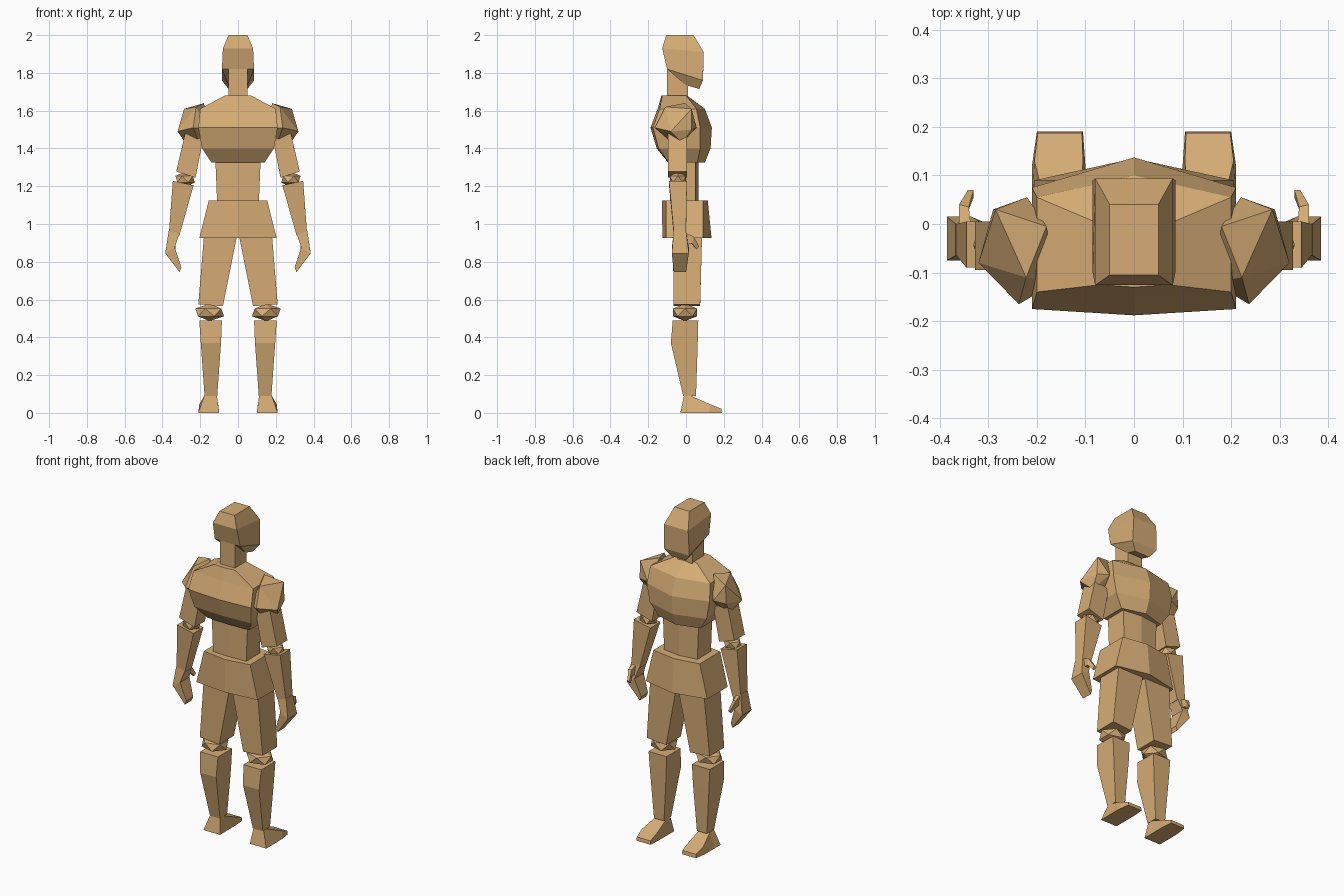
import bpy, bmesh
from mathutils import Vector

if "Cube" in bpy.data.objects:
    bpy.data.objects.remove(bpy.data.objects["Cube"])

tan = bpy.data.materials.new("tan")
tan.diffuse_color = (0.672, 0.413, 0.178, 1)
tan.use_nodes = True
tan.node_tree.nodes["Principled BSDF"].inputs["Base Color"].default_value = tan.diffuse_color


def finish(name, bm, mirror):
    bmesh.ops.recalc_face_normals(bm, faces=bm.faces)
    mesh = bpy.data.meshes.new(name)
    bm.to_mesh(mesh)
    bm.free()
    mesh.materials.append(tan)
    ob = bpy.data.objects.new(name, mesh)
    bpy.context.collection.objects.link(ob)
    if mirror:
        m = ob.modifiers.new("Mirror", 'MIRROR')
        m.use_mirror_merge = False
    return ob


def loft(name, rings, mirror=False):
    """Skin a stack of equal-length rings and cap both ends."""
    bm = bmesh.new()
    loops = [[bm.verts.new(p) for p in r] for r in rings]
    n = len(loops[0])
    for a, b in zip(loops, loops[1:]):
        for i in range(n):
            j = (i + 1) % n
            bm.faces.new((a[i], a[j], b[j], b[i]))
    bm.faces.new(loops[0])
    bm.faces.new(loops[-1])
    return finish(name, bm, mirror)


def hexa(w, yb, ybc, yf, yfc, z):
    """Body ring: side corners plus a centre point at back and front."""
    return [(-w, yb, z), (0, ybc, z), (w, yb, z),
            (w, yf, z), (0, yfc, z), (-w, yf, z)]


def quad(x0, x1, y0, y1, z0, z1=None):
    """Limb ring: z0 on the x0 edge, z1 on the x1 edge."""
    z1 = z0 if z1 is None else z1
    return [(x0, y0, z0), (x1, y0, z1), (x1, y1, z1), (x0, y1, z0)]


def head_ring(w, yb, zb, yf, zf):
    return [(-w, yb, zb), (w, yb, zb), (w, yf, zf), (-w, yf, zf)]


def joint(name, centre, radii):
    """Faceted ball joint, mirrored."""
    bm = bmesh.new()
    bmesh.ops.create_icosphere(bm, subdivisions=1, radius=1)
    for v in bm.verts:
        v.co = Vector(c + r * k for c, r, k in zip(centre, radii, v.co))
    finish(name, bm, True)


# Head and neck
loft("head", [head_ring(.05, -.105, 2, .04, 2),
              head_ring(.08, -.126, 1.93, .094, 1.91),
              head_ring(.085, -.10, 1.82, .09, 1.76),
              head_ring(.05, .0, 1.735, .07, 1.715)])
loft("neck", [quad(-.05, .05, -.10, .01, 1.66), quad(-.05, .05, -.10, .01, 1.83)])

# Torso
loft("chest", [hexa(.07, -.125, -.13, 0, .005, 1.68),
               hexa(.2, -.14, -.15, .055, .10, 1.61),
               hexa(.21, -.175, -.188, .075, .137, 1.51),
               hexa(.19, -.145, -.155, .075, .13, 1.40),
               hexa(.14, -.09, -.095, .06, .10, 1.325)])
loft("abdomen", [hexa(.12, -.08, -.085, .05, .065, 1.35),
                 hexa(.11, -.08, -.085, .05, .065, 1.10)])
loft("pelvis", [hexa(.155, -.105, -.127, .09, .115, 1.125),
                hexa(.205, -.105, -.125, .09, .135, .925)])

# Legs
loft("thigh", [quad(.005, .18, -.07, .085, .94), quad(.08, .21, -.065, .075, .565, .575)], True)
joint("knee", (.15, -.005, .532), (.085, .075, .046))
loft("shin", [quad(.085, .205, -.07, .065, .49),
              quad(.09, .197, -.08, .062, .37),
              quad(.11, .177, -.015, .053, .09)], True)
loft("foot", [[(.10, -.03, 0), (.21, -.03, 0), (.178, -.01, .095), (.112, -.01, .095)],
              [(.10, .03, 0), (.21, .03, 0), (.18, .03, .088), (.112, .03, .088)],
              [(.10, .12, 0), (.21, .12, 0), (.205, .13, .045), (.105, .13, .045)],
              [(.105, .19, 0), (.20, .19, 0), (.198, .187, .022), (.107, .187, .022)]], True)

# Shoulders as faceted shells
bm = bmesh.new()
for p in [(.285, .03, 1.61), (.18, -.005, 1.64), (.32, -.08, 1.49), (.237, -.165, 1.51),
          (.28, -.02, 1.43), (.2, -.05, 1.41), (.22, .055, 1.51), (.222, -.11, 1.62),
          (.29, .03, 1.50), (.16, -.12, 1.50)]:
    bm.verts.new(p)
hull = bmesh.ops.convex_hull(bm, input=bm.verts)
bmesh.ops.delete(bm, geom=[v for v in bm.verts if not v.link_faces], context='VERTS')
finish("shoulder", bm, True)

# Arms
loft("upper_arm", [quad(.185, .28, -.095, .005, 1.45, 1.48),
                   quad(.225, .327, -.095, .005, 1.245, 1.278)], True)
joint("elbow", (.28, -.043, 1.237), (.057, .05, .04))
loft("forearm", [quad(.235, .345, -.09, .005, 1.205, 1.228),
                 quad(.31, .365, -.065, 0, .94, .96)], True)
loft("hand", [quad(.31, .367, -.065, 0, .95, .962),
              quad(.335, .385, -.075, .015, .875, .845),
              quad(.30, .31, -.065, 0, .77, .745)], True)
loft("thumb", [[(.335, -.01, .955), (.36, -.01, .955), (.36, -.01, .90), (.335, -.01, .90)],
               [(.34, .035, .935), (.36, .04, .935), (.36, .035, .895), (.34, .03, .895)],
               [(.33, .07, .88), (.342, .07, .88), (.342, .055, .865), (.33, .055, .865)]], True)
